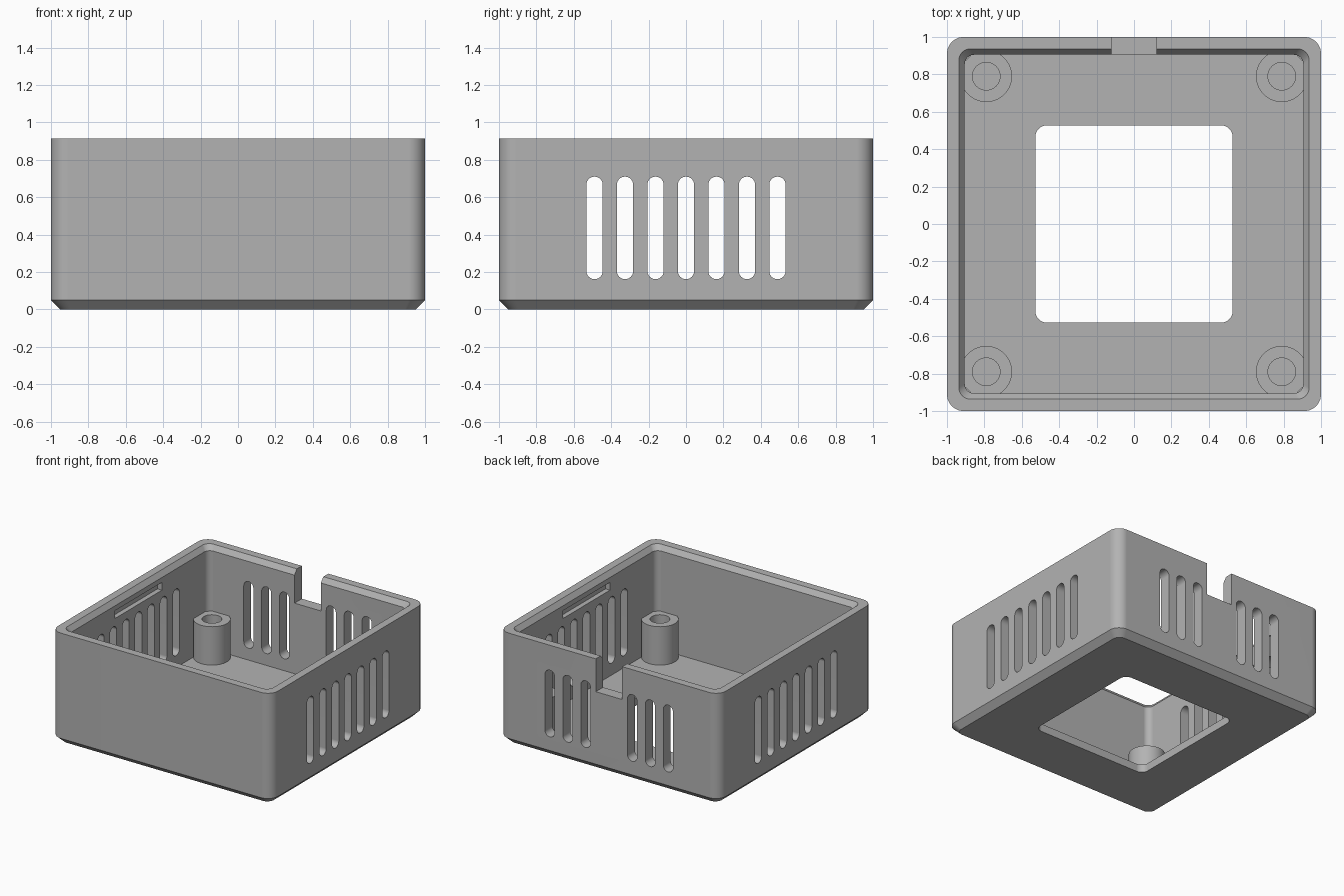
import bpy, bmesh, math
from mathutils import Matrix

cube = bpy.data.objects.get("Cube")
if cube:
    bpy.data.objects.remove(cube, do_unlink=True)

HEIGHT, FLOOR, INNER = 0.915, 0.065, 0.905

grey = bpy.data.materials.new("plain_grey")
grey.use_nodes = True
colour = (0.45, 0.45, 0.45, 1)
grey.diffuse_color = colour
grey.node_tree.nodes["Principled BSDF"].inputs["Base Color"].default_value = colour


def outline(hx, hy, r, seg=10):
    """Rounded rectangle; a radius equal to a half size gives a round end."""
    pts = []
    for k, (sx, sy) in enumerate([(1, 1), (-1, 1), (-1, -1), (1, -1)]):
        for i in range(seg + 1):
            a = math.pi / 2 * (k + i / seg)
            pts.append((sx * (hx - r) + r * math.cos(a), sy * (hy - r) + r * math.sin(a)))
    return pts


def loft(name, rings, matrix=Matrix()):
    """Closed solid through (outline, z) rings of equal point count."""
    bm = bmesh.new()
    loops = [[bm.verts.new((x, y, z)) for x, y in pts] for pts, z in rings]
    n = len(loops[0])
    for a, b in zip(loops, loops[1:]):
        for i in range(n):
            j = (i + 1) % n
            bm.faces.new((a[i], a[j], b[j], b[i]))
    bm.faces.new(loops[0][::-1])
    bm.faces.new(loops[-1])
    bmesh.ops.remove_doubles(bm, verts=bm.verts, dist=1e-5)
    bmesh.ops.recalc_face_normals(bm, faces=bm.faces)
    bm.transform(matrix)
    mesh = bpy.data.meshes.new(name)
    bm.to_mesh(mesh)
    bm.free()
    mesh.materials.append(grey)
    obj = bpy.data.objects.new(name, mesh)
    bpy.context.collection.objects.link(obj)
    return obj


def block(name, hx, hy, hz, centre):
    bm = bmesh.new()
    bmesh.ops.create_cube(bm, size=2)
    bm.transform(Matrix.Translation(centre) @ Matrix.Diagonal((hx, hy, hz, 1)))
    mesh = bpy.data.meshes.new(name)
    bm.to_mesh(mesh)
    bm.free()
    mesh.materials.append(grey)
    obj = bpy.data.objects.new(name, mesh)
    bpy.context.collection.objects.link(obj)
    return obj


def activate(obj):
    bpy.ops.object.select_all(action='DESELECT')
    obj.select_set(True)
    bpy.context.view_layer.objects.active = obj


def cut(target, cutter):
    activate(target)
    mod = target.modifiers.new("cut", 'BOOLEAN')
    mod.operation, mod.solver, mod.object = 'DIFFERENCE', 'EXACT', cutter
    bpy.ops.object.modifier_apply(modifier=mod.name)
    bpy.data.objects.remove(cutter, do_unlink=True)


def smooth(obj):
    activate(obj)
    bpy.ops.object.shade_smooth_by_angle(angle=math.radians(30))
    mod = obj.modifiers.new("even_normals", 'WEIGHTED_NORMAL')
    mod.keep_sharp = True


# Outer body with a chamfered base
case = loft("case_body", [
    (outline(0.95, 0.95, 0.06), 0),
    (outline(1, 1, 0.09), 0.05),
    (outline(1, 1, 0.09), HEIGHT)])

# Cavity with a bevelled inner rim, and the floor opening
cut(case, loft("cavity", [
    (outline(INNER, INNER, 0.05), FLOOR),
    (outline(INNER, INNER, 0.05), HEIGHT - 0.04),
    (outline(0.936, 0.936, 0.06), HEIGHT),
    (outline(0.936, 0.936, 0.06), HEIGHT + 0.1)]))
window = outline(0.527, 0.527, 0.06)
cut(case, loft("floor_opening", [(window, -0.1), (window, 0.2)]))

# Vent slots: seven through both sides, six in the back
slot = outline(0.0435, 0.274, 0.0435)
stand = Matrix.Rotation(math.pi / 2, 4, 'X')
turn = Matrix.Rotation(math.pi / 2, 4, 'Z')
SLOT_Z, PITCH = 0.436, 0.163
for i in range(-3, 4):
    place = Matrix.Translation((0, i * PITCH, SLOT_Z)) @ turn @ stand
    cut(case, loft("side_slot", [(slot, -1.2), (slot, 1.2)], place))
for side in (-1, 1):
    for i in range(3):
        place = Matrix.Translation((side * (0.212 + i * PITCH), 1, SLOT_Z)) @ stand
        cut(case, loft("back_slot", [(slot, -0.2), (slot, 0.2)], place))

# Cable notch in the back wall, latch grooves inside the side walls
cut(case, block("notch", 0.12, 0.15, 0.2, (0, 1, 0.845)))
for side in (-1, 1):
    cut(case, block("latch_groove", 0.035, 0.305, 0.032, (side * 0.91, 0, 0.803)))
smooth(case)

# Screw posts with blind holes
post, hole = outline(0.138, 0.138, 0.138), outline(0.074, 0.074, 0.074)
for x, xn in ((-0.79, "right"), (0.79, "left")):
    for y, yn in ((-0.79, "front"), (0.79, "back")):
        smooth(loft(f"screw_post_{yn}_{xn}", [
            (post, FLOOR - 0.01), (post, 0.38), (hole, 0.38), (hole, FLOOR + 0.01)],
            Matrix.Translation((x, y, 0))))
